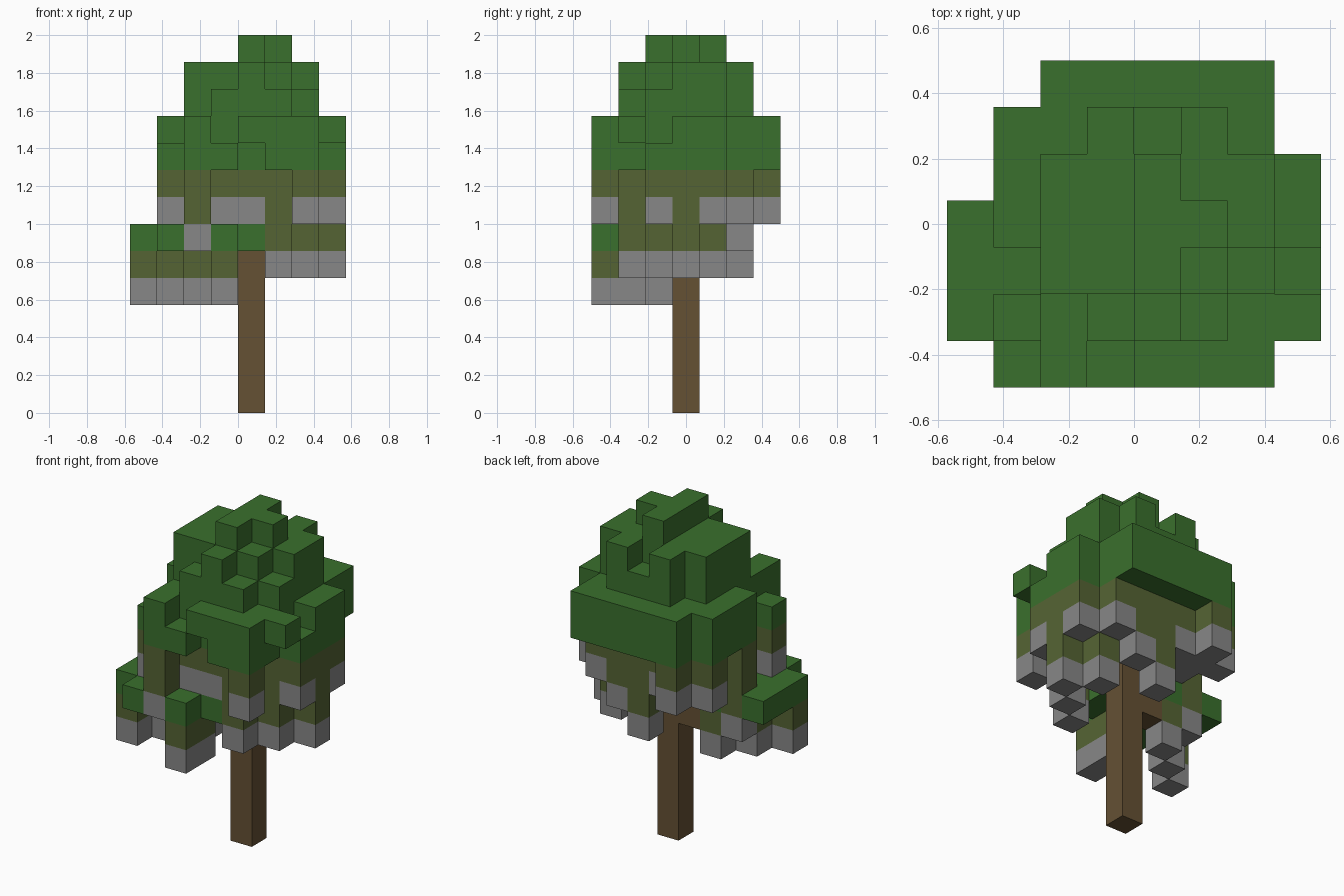
import bpy
import bmesh
from mathutils import Vector

cube = bpy.data.objects.get("Cube")
if cube:
    bpy.data.objects.remove(cube, do_unlink=True)

UNIT = 2 / 14                       # edge of one block
ORIGIN = Vector((-4, -3.5, 0))      # grid corner, in blocks


def make_material(name, rgb):
    mat = bpy.data.materials.new(name)
    mat.use_nodes = True
    mat.diffuse_color = (*rgb, 1)
    mat.node_tree.nodes["Principled BSDF"].inputs["Base Color"].default_value = (*rgb, 1)
    return mat


materials = [
    make_material("leaf green", (0.042, 0.162, 0.026)),
    make_material("olive fringe", (0.091, 0.127, 0.034)),
    make_material("grey tips", (0.242, 0.242, 0.242)),
    make_material("bark brown", (0.130, 0.082, 0.034)),
]
GREEN, OLIVE, GREY, BROWN = range(len(materials))


def read_plan(rows):
    """Floor plan, front row first, one height letter (base 16) per column."""
    return {(x, y): int(mark, 16)
            for y, row in enumerate(rows)
            for x, mark in enumerate(row) if mark != "."}


def fill_columns(bottoms, tops, colour_rule):
    """Stack blocks in every column and colour each by its height."""
    return {(x, y, z): colour_rule(z, low)
            for (x, y), low in bottoms.items()
            for z in range(low, tops[x, y])}


# Main crown: leafy cap, olive fringe and hanging grey tips
crown_tops = read_plan([
    "..babbb.",
    ".abcdcbb",
    "..ddedca",
    ".bddeedb",
    ".bddeddb",
    ".bbdcdb.",
    "..bbbbb.",
])
crown_bottoms = read_plan([
    "..69a97.",
    ".777759a",
    "..777757",
    ".5777775",
    ".9777757",
    ".777567.",
    "..79999.",
])


def crown_colour(z, low):
    if z >= 9:
        return GREEN
    return GREY if z == low else OLIVE


# Low side clump: green lid, olive middle, grey tips
clump_bottoms = read_plan([".6.4", "46646", "64666", "6.46"])
clump_tops = {spot: 7 for spot in clump_bottoms}


def clump_colour(z, low):
    return {6: GREEN, 5: OLIVE, 4: GREY}[z]


parts = {
    "trunk": {(4, 3, z): BROWN for z in range(7)},
    "side_branch": {(3, 3, 5): BROWN},
    "leaf_crown": fill_columns(crown_bottoms, crown_tops, crown_colour),
    "side_leaf_clump": fill_columns(clump_bottoms, clump_tops, clump_colour),
}
occupied = {cell for cells in parts.values() for cell in cells}


def build_blocks(name, cells):
    """Skin the blocks with outward faces wherever no neighbour covers them."""
    bm = bmesh.new()
    corners = {}

    def corner(point):
        key = tuple(round(c) for c in point)
        if key not in corners:
            corners[key] = bm.verts.new((Vector(key) + ORIGIN) * UNIT)
        return corners[key]

    for cell, colour in cells.items():
        for axis in range(3):
            for side in (0, 1):
                normal = Vector((0, 0, 0))
                normal[axis] = 1 if side else -1
                base = Vector(cell)
                if tuple(round(c) for c in base + normal) in occupied:
                    continue
                u, v = Vector((0, 0, 0)), Vector((0, 0, 0))
                u[(axis + 1) % 3] = 1
                v[(axis + 2) % 3] = 1
                if side:
                    base = base + normal
                else:
                    u, v = v, u
                face = bm.faces.new([corner(p) for p in (base, base + u, base + u + v, base + v)])
                face.material_index = colour
    mesh = bpy.data.meshes.new(name)
    bm.to_mesh(mesh)
    bm.free()
    for mat in materials:
        mesh.materials.append(mat)
    obj = bpy.data.objects.new(name, mesh)
    bpy.context.collection.objects.link(obj)


for part_name, part_cells in parts.items():
    build_blocks(part_name, part_cells)
